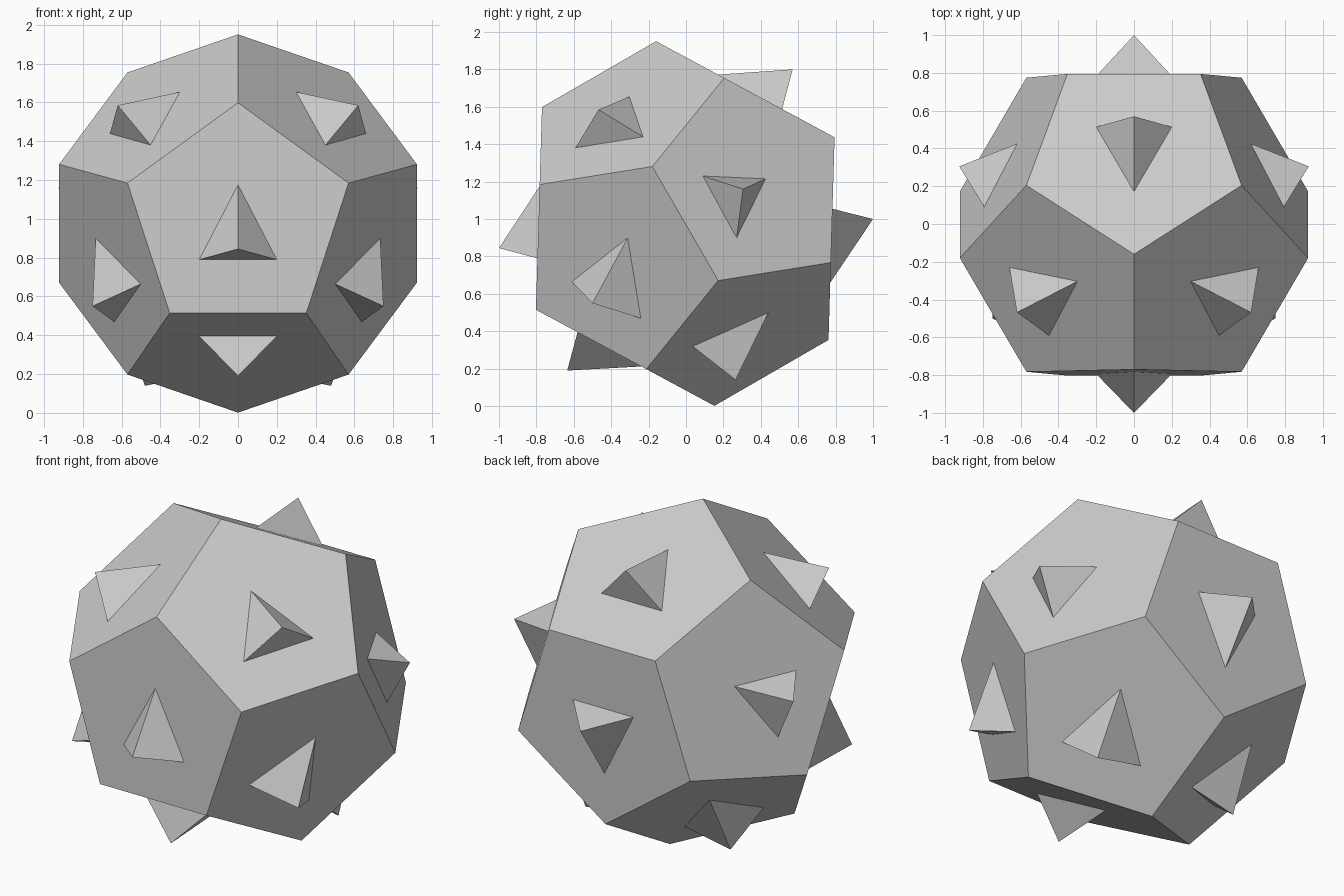
import bpy, bmesh
from math import sqrt, radians
from mathutils import Vector, Matrix

if "Cube" in bpy.data.objects:
    bpy.data.objects.remove(bpy.data.objects["Cube"])

CENTRE = Vector((0, -0.004, 0.976))
RADIUS = 0.987
PHI = (1 + sqrt(5)) / 2


def add_object(name, bm):
    bmesh.ops.recalc_face_normals(bm, faces=bm.faces)
    mesh = bpy.data.meshes.new(name)
    bm.to_mesh(mesh)
    bm.free()
    bpy.context.collection.objects.link(bpy.data.objects.new(name, mesh))
    return mesh


# Body: regular dodecahedron, tipped 30 degrees about x
pts = [Vector((x, y, z)) for x in (-1, 1) for y in (-1, 1) for z in (-1, 1)]
for a in (-1 / PHI, 1 / PHI):
    for b in (-PHI, PHI):
        pts += [Vector((0, a, b)), Vector((a, b, 0)), Vector((b, 0, a))]
tilt = Matrix.Rotation(radians(30), 3, 'X')
bm = bmesh.new()
for p in pts:
    bm.verts.new(CENTRE + tilt @ p * (RADIUS / sqrt(3)))
bmesh.ops.convex_hull(bm, input=bm.verts)
bmesh.ops.dissolve_limit(bm, angle_limit=radians(2), verts=bm.verts, edges=bm.edges)
body = add_object("body", bm)
faces = [(p.center.copy(), p.normal.copy()) for p in body.polygons]


# Spike: leaning three-sided pyramid, its base dropped onto the nearest face
def spike(name, base, tip):
    tip = Vector(tip)
    centre, normal = max(faces, key=lambda f: (tip - CENTRE).dot(f[1]))
    bm = bmesh.new()
    apex = bm.verts.new(tip)
    ring = []
    for p in base:
        p = Vector(p)
        ring.append(bm.verts.new(p - normal * (p - centre).dot(normal)))
    bm.faces.new(ring)
    for i in range(3):
        bm.faces.new((ring[i], ring[(i + 1) % 3], apex))
    add_object(name, bm)


# Spikes on the centre line: (y, z) of point, flat edge and tip
centre_spikes = {
    "front_spike": ((-0.78, 1.175), (-0.80, 0.79), (-1.0, 0.845)),
    "back_spike": ((0.77, 0.66), (0.78, 1.055), (1.0, 1.0)),
    "top_spike": ((0.17, 1.77), (0.515, 1.59), (0.57, 1.80)),
    "bottom_spike": ((-0.24, 0.21), (-0.58, 0.395), (-0.635, 0.19)),
}
for name, (p, e, t) in centre_spikes.items():
    spike(name, [(0, *p), (0.2, *e), (-0.2, *e)], (0, *t))

# Mirrored side spikes: base corners, then tip
side_spikes = {
    "upper_front_spike": ((0.30, -0.304, 1.655), (0.45, -0.59, 1.38),
                          (0.66, -0.23, 1.44), (0.62, -0.468, 1.585)),
    "lower_front_spike": ((0.73, -0.31, 0.90), (0.50, -0.61, 0.665),
                          (0.635, -0.24, 0.47), (0.75, -0.50, 0.55)),
    "lower_back_spike": ((0.464, 0.44, 0.50), (0.539, 0.035, 0.32),
                         (0.18, 0.27, 0.20), (0.48, 0.265, 0.14)),
    "upper_back_spike": ((0.793, 0.09, 1.23), (0.618, 0.425, 1.215),
                         (0.798, 0.27, 0.90), (0.925, 0.305, 1.16)),
}
for name, corners in side_spikes.items():
    for side, s in (("right", 1), ("left", -1)):
        q = [(s * x, y, z) for x, y, z in corners]
        spike(f"{side}_{name}", q[:3], q[3])
